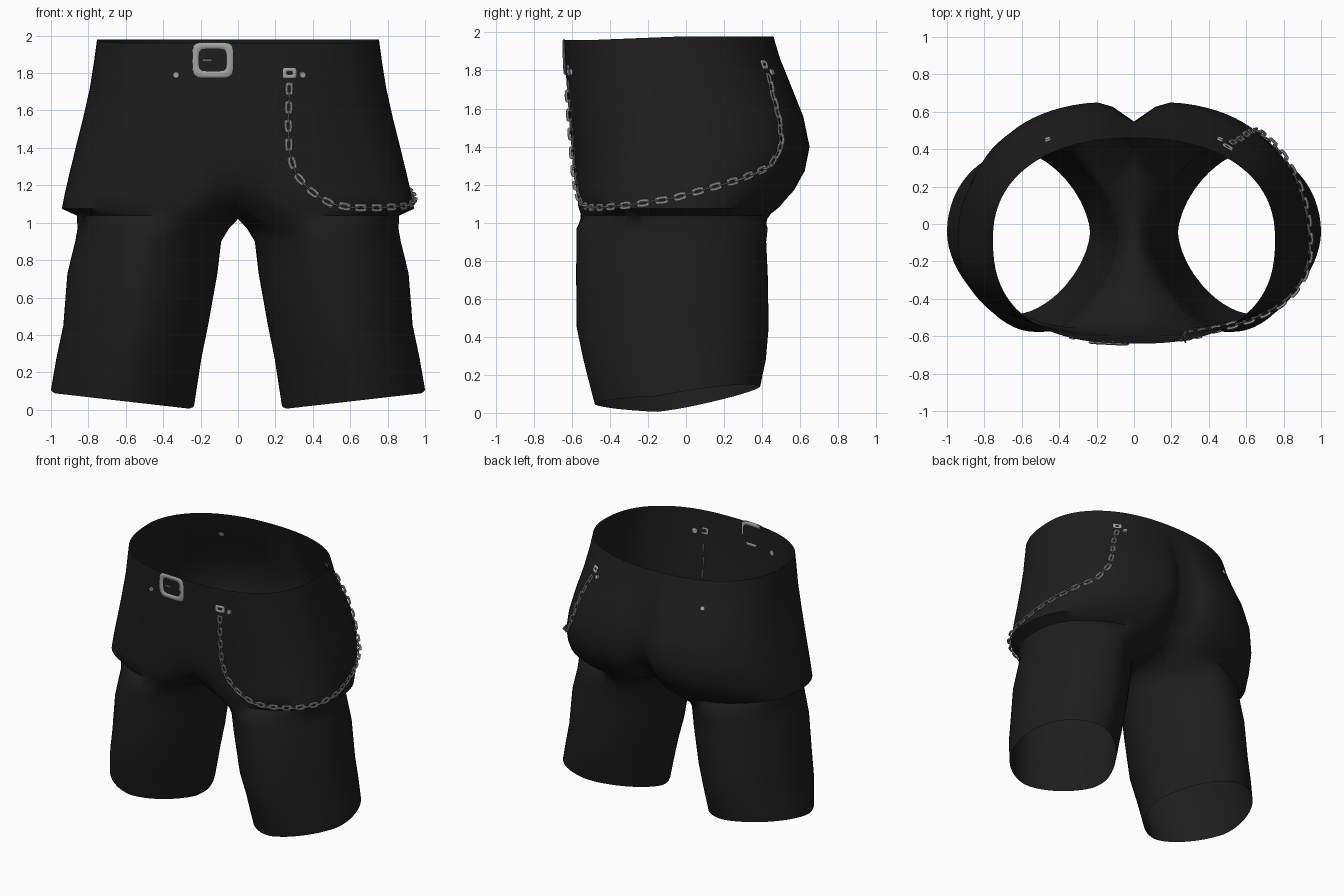
import bpy, bmesh, math
from mathutils import Vector, Matrix
from mathutils.bvhtree import BVHTree

if "Cube" in bpy.data.objects:
    bpy.data.objects.remove(bpy.data.objects["Cube"])


def material(name, rgb):
    m = bpy.data.materials.new(name)
    m.diffuse_color = (*rgb, 1)
    m.use_nodes = True
    m.node_tree.nodes["Principled BSDF"].inputs["Base Color"].default_value = m.diffuse_color
    return m


CLOTH = material("black cloth", (0.0125, 0.0125, 0.0125))
METAL = material("grey metal", (0.38, 0.38, 0.38))


def finish(name, bm, mat, angle=40):
    me = bpy.data.meshes.new(name)
    bm.to_mesh(me)
    me.materials.append(mat)
    ob = bpy.data.objects.new(name, me)
    bpy.context.collection.objects.link(ob)
    bpy.ops.object.select_all(action='DESELECT')
    ob.select_set(True)
    bpy.context.view_layer.objects.active = ob
    bpy.ops.object.shade_smooth_by_angle(angle=math.radians(angle))
    return ob


def spow(v, p):
    return math.copysign(abs(v) ** p, v)


N, M = 44, 10         # segments round the outside and through the crotch


def hip_ring(z, w, yf, yb, e_back=2.25, cleft=0.0, lift=0.0, tuck=0.0):
    """Half outline from front centre round the side to back centre."""
    pts, yc = [], -0.08
    for i in range(N + 1):
        a = math.pi * (i / N - 0.5)
        e = e_back if a > 0 else 2.5
        c, s = spow(math.cos(a), 2 / e), spow(math.sin(a), 2 / e)
        x = w * c if 0 < i < N else 0.0
        y = yc + s * ((yb - yc) if s > 0 else (yc - yf))
        near = math.exp(-(x / 0.2) ** 2)
        y += tuck * near if s < 0 else -cleft * math.exp(-(x / 0.10) ** 2)
        pts.append((x, y, z + lift * near))
    return pts


def leg_ring(z, xi, xo, yf, yb, hem=False):
    """Closed outline: outer three quarters, then the flatter inner quarter."""
    cx, cy, rx, ry = (xi + xo) / 2, (yf + yb) / 2, (xo - xi) / 2, (yb - yf) / 2
    angs = [-135 + 270 * i / N for i in range(N + 1)]
    angs += [135 + 90 * i / M for i in range(1, M)]
    pts = []
    for a in map(math.radians, angs):
        p = 1.22 if math.cos(a) < 0 else (1.12 if math.sin(a) < 0 else 1.0)
        x = cx + rx * spow(math.cos(a), p)
        y = cy + ry * spow(math.sin(a), p)
        zz = 0.003 + 0.087 * (x - xi) / (xo - xi) + 0.17 * max(0, y + 0.15) if hem else z
        pts.append((x, y, zz))
    return pts


# Shorts: one half lofted from waist to hem, then mirrored
bm = bmesh.new()
hips = [hip_ring(*r) for r in (
    (1.98, 0.754, -0.640, 0.460),
    (1.86, 0.770, -0.636, 0.502, 2.3, 0.01),
    (1.72, 0.792, -0.627, 0.562, 2.4, 0.05),
    (1.56, 0.828, -0.615, 0.625, 2.55, 0.08),
    (1.40, 0.868, -0.600, 0.658, 2.6, 0.11),
    (1.26, 0.902, -0.592, 0.632, 2.6, 0.13, 0.03),
    (1.16, 0.925, -0.588, 0.580, 2.5, 0.12, 0.06, 0.02),
    (1.075, 0.942, -0.584, 0.510, 2.4, 0.10, 0.10, 0.05))]
hips[0] = [(x, y, z - 0.02 * min(1, max(0, -y / 0.5))) for x, y, z in hips[0]]
top = hip_ring(1.038, 0.862, -0.578, 0.465, 2.3, 0.08, 0.062, 0.10)
front, back = top[0], top[N]
for k in range(1, M):                      # crotch saddle line
    s = k / M
    top.append((0, back[1] + (front[1] - back[1]) * s, 1.10 - 0.08 * math.sin(math.pi * s)))
legs = [top] + [leg_ring(*r) for r in (
    (0.97, 0.048, 0.858, -0.576, 0.430),
    (0.90, 0.090, 0.870, -0.576, 0.422),
    (0.73, 0.110, 0.912, -0.578, 0.430),
    (0.45, 0.160, 0.934, -0.575, 0.435),
    (0.28, 0.195, 0.970, -0.540, 0.420),
    (0.05, 0.235, 1.000, -0.480, 0.390, True))]
rings = [[bm.verts.new(p) for p in r] for r in hips + legs]
for a, b in zip(rings, rings[1:]):
    closed = len(a) > N + 1
    n = len(a)
    for i in range(n if closed else N):
        j = (i + 1) % n
        bm.faces.new((a[i], b[i], b[j], a[j]))
bm.normal_update()
tree = BVHTree.FromBMesh(bm)
shorts = finish("shorts", bm, CLOTH, 50)
mod = shorts.modifiers.new("mirror", 'MIRROR')
mod.use_clip = True
mod.merge_threshold = 0.001


def frame(bm, mat, rx, ry, tube, e=2.0, n=10, m=6, flat=1.0):
    """Rounded ring lying in the local xy plane."""
    loops = []
    for i in range(n):
        a = 2 * math.pi * (i + 0.5) / n
        c, s = spow(math.cos(a), 2 / e), spow(math.sin(a), 2 / e)
        loop = []
        for k in range(m):
            b = 2 * math.pi * k / m
            o = tube * math.cos(b)
            loop.append(bm.verts.new(mat @ Vector(((rx + o) * c, (ry + o) * s, flat * tube * math.sin(b)))))
        loops.append(loop)
    for i in range(n):
        p, q = loops[i], loops[(i + 1) % n]
        for k in range(m):
            l = (k + 1) % m
            bm.faces.new((p[k], q[k], q[l], p[l]))


def on_cloth(x, z, side=-1):
    """Matrix sitting on the cloth: side -1 is front, 1 is back."""
    loc, nor, _, _ = tree.ray_cast(Vector((abs(x), 2 * side, z)), Vector((0, -side, 0)))
    if x < 0:
        loc.x, nor.x = -loc.x, -nor.x
    zax = nor.normalized()
    xax = Vector((0, 0, 1)).cross(zax).normalized()
    rot = Matrix((xax, zax.cross(xax), zax)).transposed().to_4x4()
    return Matrix.Translation(loc + zax * 0.004) @ rot


# Belt buckle with prong
bm = bmesh.new()
mat = on_cloth(-0.135, 1.87)
frame(bm, mat, 0.092, 0.078, 0.017, e=5, n=28, flat=0.4)
bmesh.ops.create_cube(bm, size=1, matrix=mat @ Matrix.Translation((-0.03, 0, 0.002))
                      @ Matrix.Diagonal((0.05, 0.008, 0.008, 1)))
finish("belt_buckle", bm, METAL)

# Small clasps at both ends of the chain
bm = bmesh.new()
frame(bm, on_cloth(0.275, 1.80), 0.027, 0.019, 0.010, e=5, n=12, flat=0.5)
frame(bm, on_cloth(0.50, 1.83, 1), 0.022, 0.016, 0.009, e=5, n=12, flat=0.5)
finish("chain_clasps", bm, METAL)

# Round studs
bm = bmesh.new()
for x, z, side in ((-0.33, 1.79, -1), (0.345, 1.79, -1), (-0.46, 1.79, 1), (0.46, 1.79, 1)):
    bmesh.ops.create_cone(bm, cap_ends=True, segments=12, radius1=0.019, radius2=0.016,
                          depth=0.014, matrix=on_cloth(x, z, side))
finish("studs", bm, METAL, 30)

# Chain draped from the front round the side to the back pocket
path = [Vector(p) for p in (
    (0.275, -0.62, 1.74), (0.27, -0.62, 1.55), (0.275, -0.62, 1.38), (0.31, -0.62, 1.26),
    (0.39, -0.61, 1.17), (0.50, -0.60, 1.10), (0.62, -0.56, 1.08), (0.78, -0.44, 1.08),
    (0.90, -0.28, 1.09), (0.95, -0.08, 1.125), (0.92, 0.12, 1.18), (0.86, 0.30, 1.23),
    (0.74, 0.46, 1.30), (0.67, 0.52, 1.40), (0.64, 0.52, 1.52), (0.58, 0.47, 1.68),
    (0.51, 0.44, 1.82))]
STEP = 0.05
points, carry = [], 0.0
for a, b in zip(path, path[1:]):
    d = (b - a).length
    while carry < d:
        points.append(a.lerp(b, carry / d))
        carry += STEP
    carry -= d
snapped = []
for p in points:
    loc, nor, _, _ = tree.find_nearest(p)
    snapped.append((loc + nor * 0.008, nor))
bm = bmesh.new()
for i in range(len(snapped) - 1):
    (p, n1), (q, n2) = snapped[i], snapped[i + 1]
    t = (q - p).normalized()
    side = (n1 + n2).cross(t).normalized()
    up = t.cross(side)
    if i % 2:                              # every other link stands on edge
        side, up = up, -side
    rot = Matrix((t, side, up)).transposed().to_4x4()
    frame(bm, Matrix.Translation((p + q) / 2) @ rot, 0.027, 0.014, 0.008, e=4, flat=0.6)
finish("chain", bm, METAL)
